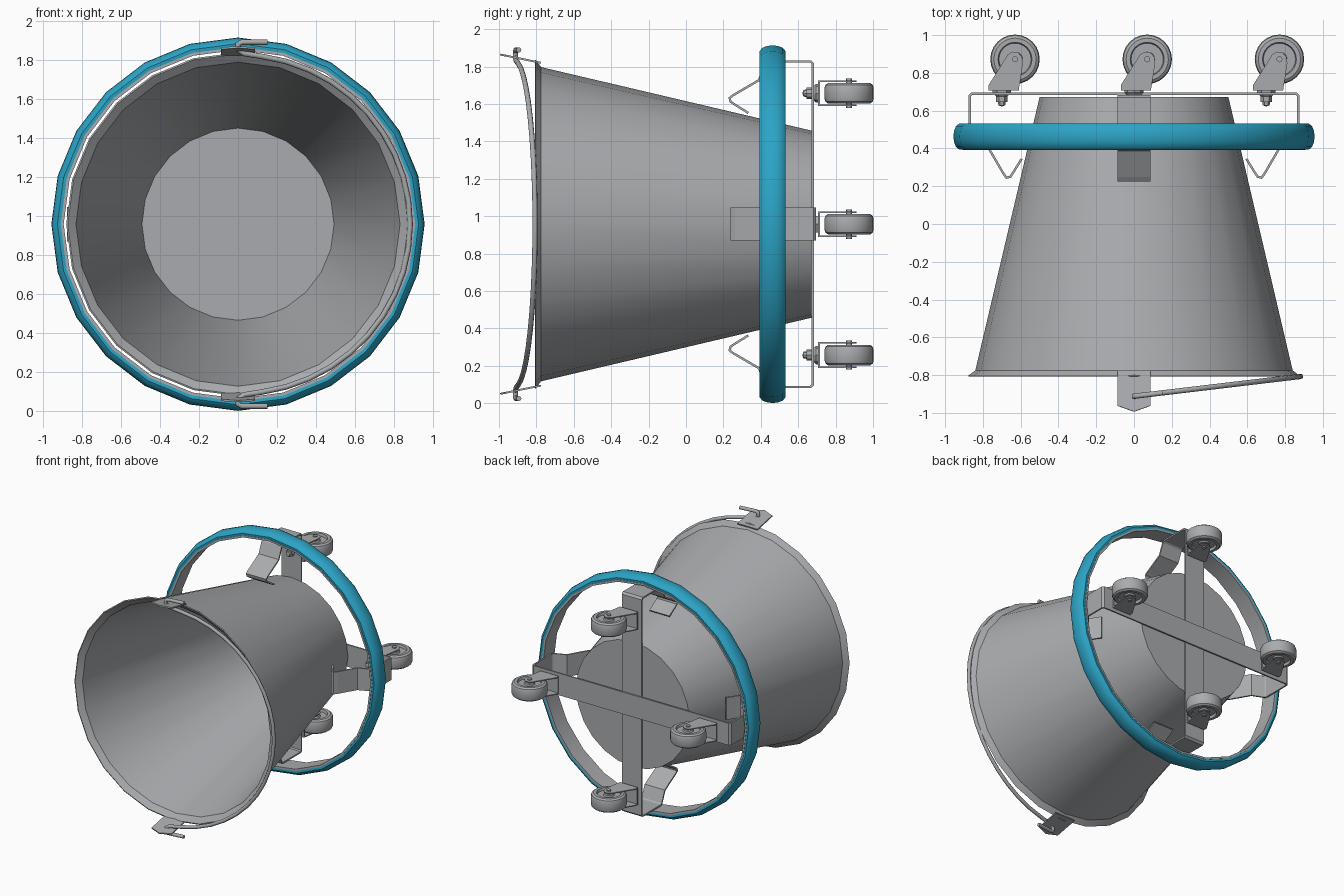
import bpy, bmesh, math
from mathutils import Vector, Matrix

if "Cube" in bpy.data.objects:
    bpy.data.objects.remove(bpy.data.objects["Cube"])

ZC = 0.957  # height of the bucket's axis


def mat(name, col):
    m = bpy.data.materials.new(name)
    m.diffuse_color = (*col, 1)
    m.use_nodes = True
    m.node_tree.nodes["Principled BSDF"].inputs["Base Color"].default_value = m.diffuse_color
    return m


GREY = mat("steel grey", (0.40, 0.41, 0.425))
BLUE = mat("bumper blue", (0.025, 0.37, 0.56))


def finish(name, bm, m, smooth=None):
    bmesh.ops.remove_doubles(bm, verts=bm.verts, dist=1e-5)
    bmesh.ops.recalc_face_normals(bm, faces=bm.faces)
    me = bpy.data.meshes.new(name)
    bm.to_mesh(me)
    bm.free()
    me.materials.append(m)
    ob = bpy.data.objects.new(name, me)
    bpy.context.collection.objects.link(ob)
    if smooth:
        bpy.ops.object.select_all(action='DESELECT')
        ob.select_set(True)
        bpy.context.view_layer.objects.active = ob
        bpy.ops.object.shade_smooth_by_angle(angle=math.radians(smooth))
    return ob


def lathe(bm, prof, n, centre, axis, closed=False):
    """Spin (radius, height) points round an axis ('Y' or 'Z') through centre."""
    rings = []
    for i in range(n):
        a = 2 * math.pi * i / n
        c, s = math.cos(a), math.sin(a)
        rings.append([bm.verts.new(Vector(centre) + Vector(
            (r * c, h, r * s) if axis == 'Y' else (r * c, r * s, h))) for r, h in prof])
    k = len(prof)
    for i in range(n):
        p, q = rings[i], rings[(i + 1) % n]
        for j in range(k if closed else k - 1):
            t = (j + 1) % k
            bm.faces.new((p[j], p[t], q[t], q[j]))
    bmesh.ops.remove_doubles(bm, verts=bm.verts, dist=1e-5)


def prism(bm, pts, z0, z1, M=Matrix()):
    """Extrude an xy outline from z0 to z1."""
    lo = [bm.verts.new(M @ Vector((x, y, z0))) for x, y in pts]
    hi = [bm.verts.new(M @ Vector((x, y, z1))) for x, y in pts]
    n = len(pts)
    bm.faces.new(lo[::-1])
    bm.faces.new(hi)
    for i in range(n):
        bm.faces.new((lo[i], lo[(i + 1) % n], hi[(i + 1) % n], hi[i]))


def thicken(path, t):
    """Outline of a flat strip following a 2D path."""
    P = [Vector(p) for p in path]
    left, right = [], []
    for i, p in enumerate(P):
        d0 = (p - P[max(i - 1, 0)]).normalized()
        d1 = (P[min(i + 1, len(P) - 1)] - p).normalized()
        d = (d0 + d1).normalized()
        n = Vector((-d.y, d.x))
        w = t / 2 / max(0.5, d.dot(d1 if d1.length else d0))
        left.append(p + n * w)
        right.append(p - n * w)
    return [tuple(v) for v in left + right[::-1]]


# bucket: thin tapered shell with flared lip and closed base
bm = bmesh.new()
lathe(bm, [(0, 0.672), (0.50, 0.672), (0.84, -0.775), (0.88, -0.805), (0.872, -0.808),
           (0.83, -0.775), (0.492, 0.662), (0, 0.662)], 24, (0, 0, ZC), 'Y')
finish("bucket", bm, GREY, 30)

# bumper ring: rounded blue tyre on a flat grey band
bm = bmesh.new()
prof = [(0.905, 0.396), (0.925, 0.394), (0.943, 0.408), (0.953, 0.435), (0.956, 0.463),
        (0.953, 0.491), (0.943, 0.518), (0.925, 0.532), (0.905, 0.530)]
lathe(bm, prof, 24, (0, 0, ZC), 'Y', closed=True)
finish("bumper_tyre", bm, BLUE, 40)
bm = bmesh.new()
lathe(bm, [(0.893, 0.393), (0.908, 0.393), (0.908, 0.533), (0.893, 0.533)], 24,
      (0, 0, ZC), 'Y', closed=True)
finish("bumper_band", bm, GREY, 30)

# two crossed straps, each folded forward at the ends into spring clips
half = [(0.858, 0), (0.87, -0.012), (0.87, -0.235), (0.86, -0.25), (0.77, -0.288), (0.69, -0.425),
        (0.675, -0.445), (0.655, -0.44), (0.635, -0.41), (0.595, -0.345)]
path = [(-x, y) for x, y in half[::-1]] + half
for name, y0, ang in (("horizontal_strap", 0.690, 0), ("vertical_strap", 0.678, 90)):
    bm = bmesh.new()
    M = Matrix.Translation((0, y0, ZC)) @ Matrix.Rotation(math.radians(ang), 4, 'Y')
    prism(bm, thicken(path, 0.012), -0.088, 0.088, M)
    finish(name, bm, GREY)

# four casters, all trailing towards +x
fork = [(-0.070, 0.712), (0.09, 0.712), (0.112, 0.85), (0.107, 0.885), (0.085, 0.91),
        (0.055, 0.912), (0.030, 0.895), (0.015, 0.87), (-0.07, 0.735)]
tread = [(0, -0.045), (0.035, -0.045), (0.04, -0.035), (0.085, -0.035), (0.09, -0.055),
         (0.112, -0.055), (0.126, -0.045), (0.131, -0.03)]
tread += [(r, -h) for r, h in tread[::-1]]
for i, (x, dz) in enumerate(((0.70, 0), (-0.70, 0), (0, 0.70), (0, -0.70))):
    z = ZC + dz
    bm = bmesh.new()
    lathe(bm, tread, 24, (x + 0.07, 0.872, z), 'Z')
    finish(f"wheel_{i}", bm, GREY, 35)

    # fork: two cheeks, bridge and axle
    bm = bmesh.new()
    M = Matrix.Translation((x, 0, z))
    for s in (-1, 1):
        prism(bm, fork, min(s * .061, s * .069), max(s * .061, s * .069), M)
    prism(bm, [(-0.07, 0.706), (0.09, 0.706), (0.09, 0.716), (-0.07, 0.716)], -0.069, 0.069, M)
    lathe(bm, [(0, -0.078), (0.016, -0.078), (0.016, 0.078), (0, 0.078)], 12,
          (x + 0.07, 0.872, z), 'Z')
    finish(f"fork_{i}", bm, GREY, 30)

    # swivel stem with hexagonal nut in front of the strap
    bm = bmesh.new()
    lathe(bm, [(0, 0.622), (0.018, 0.628), (0.02, 0.645), (0.03, 0.645), (0.03, 0.675),
               (0.05, 0.695), (0.05, 0.71), (0, 0.71)], 6 if i < 2 else 8, (x, 0, z), 'Y')
    finish(f"stem_nut_{i}", bm, GREY, 30)

# pointed ears on the lip, leaning outwards
ear = [(-0.088, 0.04), (-0.088, -0.15), (0, -0.182), (0.088, -0.15), (0.088, 0.04)]
for name, s in (("ear_top", 1), ("ear_bottom", -1)):
    bm = bmesh.new()
    M = Matrix.Translation((0, -0.815, ZC + s * 0.871)) @ Matrix.Rotation(-s * 0.2, 4, 'X')
    prism(bm, ear, -0.005, 0.005, M)
    finish(name, bm, GREY)

# bail handle: half hoop folded to +x with hooked ends through the ears
R = 0.882
pts = [(0.15, 0.932), (0.02, 0.932), (0.0, 0.922), (0.0, 0.895), (0.03, 0.874)]
hoop = [(R * math.sin(a), 0.868 * math.cos(a))
        for a in (math.radians(8 + 164 * i / 20) for i in range(21))]
pts = pts + hoop + [(x, -z) for x, z in pts[::-1]]
cu = bpy.data.curves.new("bail_path", 'CURVE')
cu.dimensions = '3D'
cu.bevel_depth = 0.014
cu.bevel_resolution = 2
cu.use_fill_caps = True
sp = cu.splines.new('POLY')
sp.points.add(len(pts) - 1)
for p, (x, z) in zip(sp.points, pts):
    p.co = (x, -0.912 + 0.105 * x / R, ZC + z, 1)
tmp = bpy.data.objects.new("bail_path", cu)
bpy.context.collection.objects.link(tmp)
bpy.context.view_layer.update()
me = bpy.data.meshes.new_from_object(tmp.evaluated_get(bpy.context.evaluated_depsgraph_get()))
bpy.data.objects.remove(tmp)
bm = bmesh.new()
bm.from_mesh(me)
finish("bail_handle", bm, GREY, 50)
